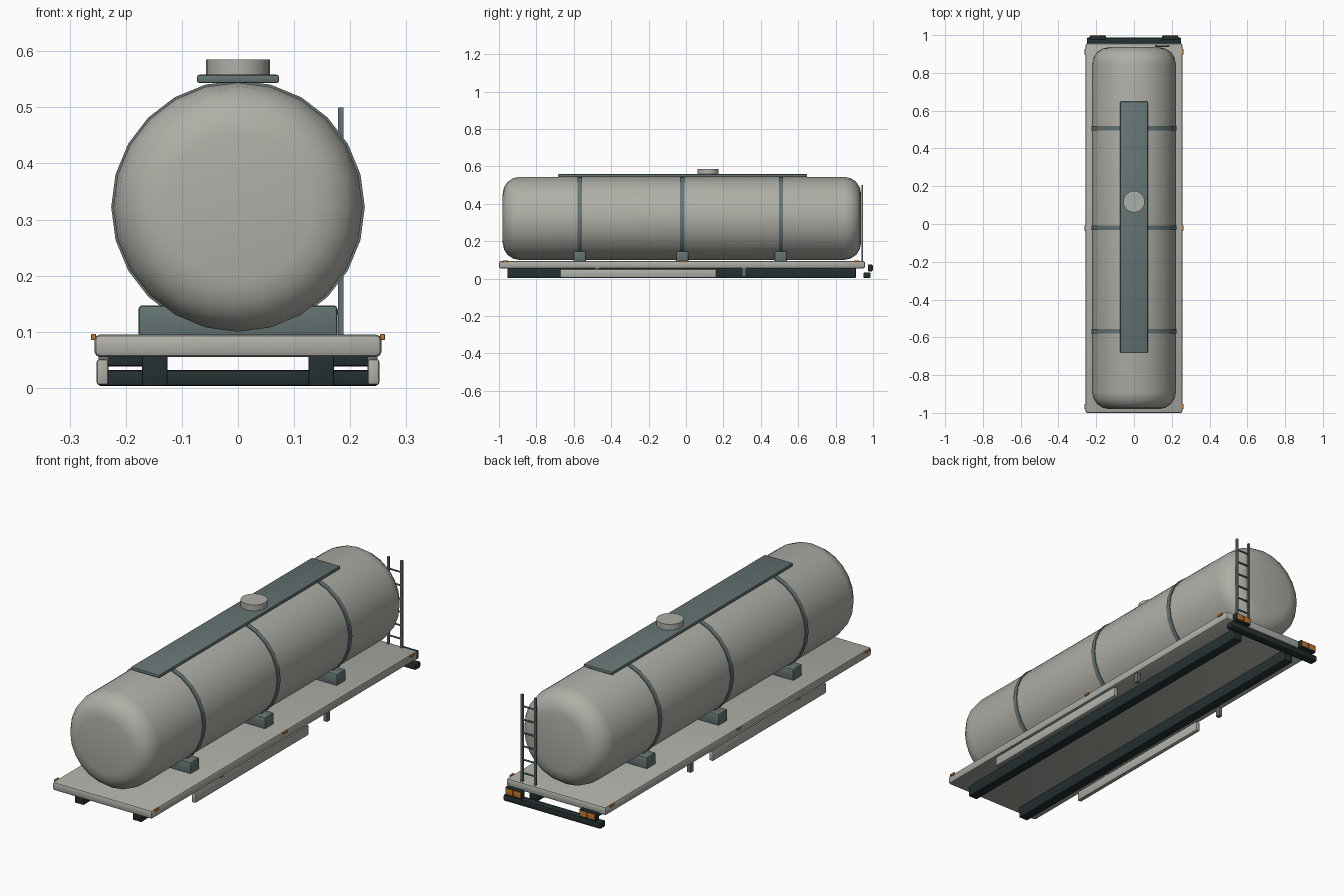
import bpy
import bmesh
from math import pi, radians
from mathutils import Matrix

cube = bpy.data.objects.get("Cube")
if cube:
    bpy.data.objects.remove(cube, do_unlink=True)


def material(name, rgb):
    m = bpy.data.materials.new(name)
    m.use_nodes = True
    color = (*rgb, 1.0)
    m.diffuse_color = color
    m.node_tree.nodes["Principled BSDF"].inputs["Base Color"].default_value = color
    return m


PALE = material("pale grey paint", (0.43, 0.43, 0.39))
STEEL = material("blue grey steel", (0.13, 0.175, 0.175))
DARK = material("dark chassis", (0.017, 0.029, 0.031))
AMBER = material("amber lens", (0.55, 0.19, 0.03))


def finish(name, bm, mat, bevel=0.0, segments=2):
    """Turn a bmesh into a shaded object with an optional rounded edge."""
    mesh = bpy.data.meshes.new(name)
    bm.to_mesh(mesh)
    bm.free()
    mesh.materials.append(mat)
    obj = bpy.data.objects.new(name, mesh)
    bpy.context.collection.objects.link(obj)
    bpy.ops.object.select_all(action="DESELECT")
    obj.select_set(True)
    bpy.context.view_layer.objects.active = obj
    if bevel:
        mod = obj.modifiers.new("rounded edges", "BEVEL")
        mod.width = bevel
        mod.segments = segments
        mod.limit_method = "ANGLE"
        mod.angle_limit = radians(40)
        bpy.ops.object.modifier_apply(modifier=mod.name)
    bpy.ops.object.shade_smooth_by_angle(angle=radians(35))
    return obj


def box(name, x, y, z, mat, bevel=0.0):
    """Box given by its (low, high) range on each axis."""
    bm = bmesh.new()
    bmesh.ops.create_cube(bm, size=1)
    for v in bm.verts:
        for i, (low, high) in enumerate((x, y, z)):
            v.co[i] = low + (v.co[i] + 0.5) * (high - low)
    return finish(name, bm, mat, bevel)


def mirrored_box(name, x, y, z, mat, bevel=0.0):
    box("left_" + name, x, y, z, mat, bevel)
    box("right_" + name, (-x[1], -x[0]), y, z, mat, bevel)


def cylinder(name, center, radius, length, axis, mat, sides=24, bevel=0.0, segments=2):
    bm = bmesh.new()
    turn = {"x": Matrix.Rotation(pi / 2, 4, "Y"),
            "y": Matrix.Rotation(pi / 2, 4, "X"),
            "z": Matrix.Identity(4)}[axis]
    bmesh.ops.create_cone(bm, cap_ends=True, segments=sides, radius1=radius,
                          radius2=radius, depth=length,
                          matrix=Matrix.Translation(center) @ turn)
    return finish(name, bm, mat, bevel, segments)


# Tank with rounded ends
TANK_Z = 0.322
cylinder("tank", (0, -0.022, TANK_Z), 0.222, 1.916, "y", PALE, bevel=0.09, segments=4)

# Straps and the saddles beneath them
for place, y in (("front", -0.568), ("middle", -0.02), ("rear", 0.507)):
    cylinder(place + "_strap", (0, y, TANK_Z), 0.226, 0.022, "y", STEEL)
    box(place + "_saddle", (-0.177, 0.177), (y - 0.033, y + 0.033),
        (0.09, 0.147), STEEL, 0.006)

# Walkway and hatch on top
box("walkway", (-0.073, 0.073), (-0.684, 0.648), (0.543, 0.558), STEEL, 0.004)
cylinder("hatch", (0, 0.118, 0.57), 0.057, 0.03, "z", PALE)

# Deck and chassis
box("deck", (-0.256, 0.256), (-1.0, 0.957), (0.055, 0.095), PALE, 0.01)
mirrored_box("chassis_rail", (0.126, 0.171), (-0.955, 0.908), (0.003, 0.058), DARK, 0.003)
mirrored_box("side_guard", (0.231, 0.252), (-0.673, 0.162), (0.005, 0.051), PALE, 0.005)
for place, y in (("front", -0.475), ("rear", 0.31)):
    mirrored_box(place + "_post", (0.231, 0.249), (y - 0.011, y + 0.011), (0.012, 0.058), STEEL)

# Side marker lamps
for place, y in (("front", -0.966), ("middle", -0.022), ("rear", 0.912)):
    mirrored_box(place + "_marker", (0.253, 0.262), (y - 0.014, y + 0.014),
                 (0.085, 0.096), AMBER, 0.002)

# Rear bumper and lamp clusters
box("rear_bumper", (-0.25, 0.25), (0.948, 0.987), (0.003, 0.032), DARK, 0.006)
mirrored_box("lamp_housing", (0.147, 0.235), (0.973, 0.996), (0.038, 0.076), DARK, 0.005)
for place, x in (("inner", 0.152), ("outer", 0.193)):
    mirrored_box(place + "_rear_lens", (x, x + 0.037), (0.992, 1.0), (0.043, 0.071), AMBER, 0.002)

# Ladder at the back
for place, x in (("inner", 0.115), ("outer", 0.183)):
    box(place + "_ladder_rail", (x - 0.005, x + 0.005), (0.937, 0.947), (0.09, 0.5), STEEL)
for i in range(6):
    cylinder(f"ladder_rung_{i + 1}", (0.149, 0.942, 0.135 + 0.062 * i),
             0.004, 0.072, "x", STEEL, sides=8)
